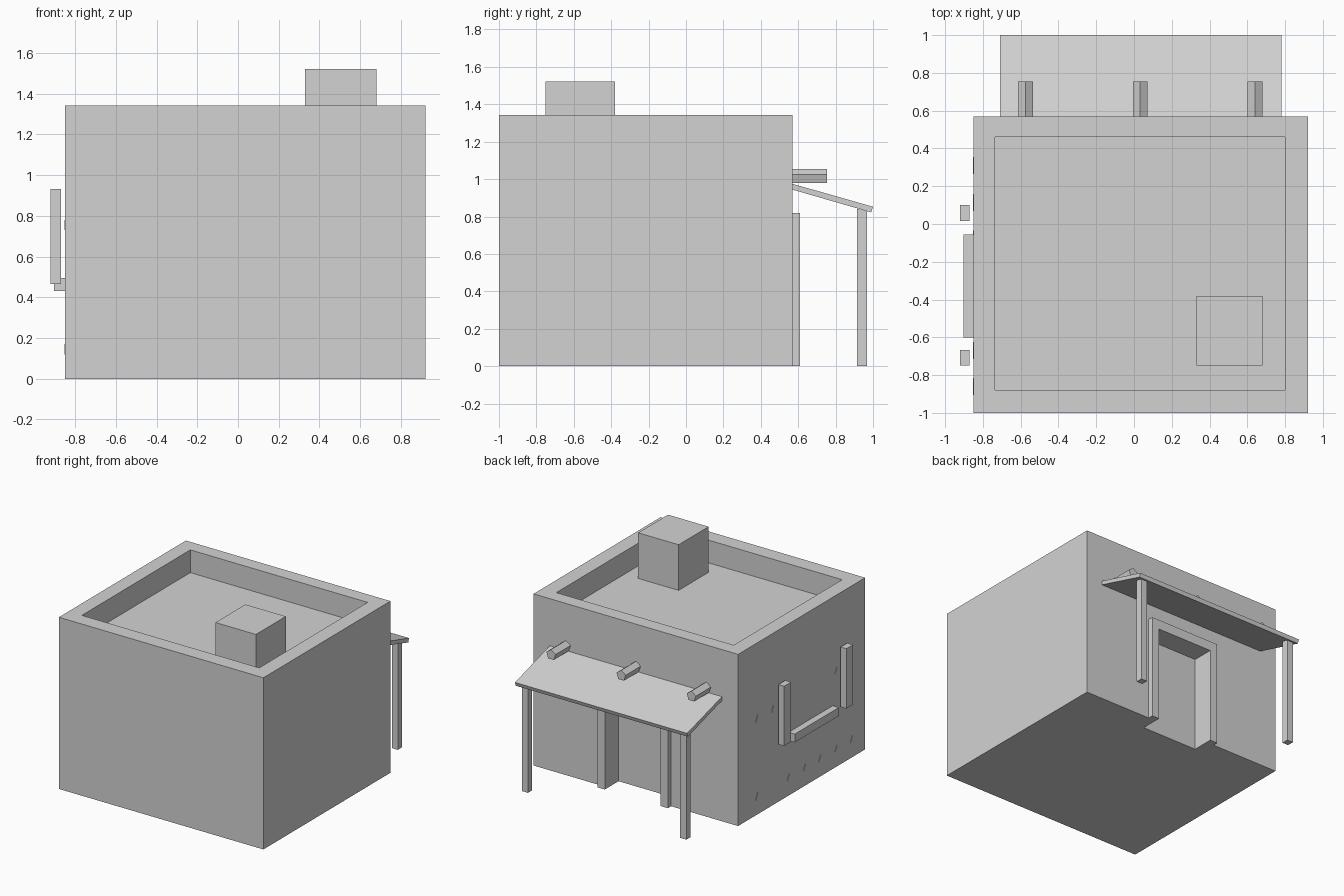
import bpy, bmesh, math
from mathutils import Vector

if "Cube" in bpy.data.objects:
    bpy.data.objects.remove(bpy.data.objects["Cube"])

plaster = bpy.data.materials.new("plain_grey")
plaster.diffuse_color = (0.65, 0.65, 0.65, 1)
plaster.use_nodes = True
plaster.node_tree.nodes["Principled BSDF"].inputs["Base Color"].default_value = plaster.diffuse_color


def finish(name, bm):
    bmesh.ops.recalc_face_normals(bm, faces=bm.faces)
    mesh = bpy.data.meshes.new(name)
    bm.to_mesh(mesh)
    bm.free()
    mesh.materials.append(plaster)
    ob = bpy.data.objects.new(name, mesh)
    bpy.context.collection.objects.link(ob)
    return ob


def box(name, x0, x1, y0, y1, z0, z1):
    bm = bmesh.new()
    bmesh.ops.create_cube(bm, size=1)
    for v in bm.verts:
        v.co = Vector((x1 if v.co.x > 0 else x0,
                       y1 if v.co.y > 0 else y0,
                       z1 if v.co.z > 0 else z0))
    return finish(name, bm)


def extrude(name, points, offset):
    """Closed prism: a flat outline pushed along an offset."""
    bm = bmesh.new()
    face = bm.faces.new([bm.verts.new(p) for p in points])
    res = bmesh.ops.extrude_face_region(bm, geom=[face], use_keep_orig=True)
    moved = [g for g in res["geom"] if isinstance(g, bmesh.types.BMVert)]
    bmesh.ops.translate(bm, verts=moved, vec=offset)
    return finish(name, bm)


def cut(target, cutter):
    cutter.hide_render = True
    cutter.hide_viewport = True
    cutter.display_type = 'WIRE'
    mod = target.modifiers.new("cut", 'BOOLEAN')
    mod.operation = 'DIFFERENCE'
    mod.solver = 'EXACT'
    mod.object = cutter


# House body with a sunken roof and a door recess
house = box("house_walls", -0.85, 0.92, -1.0, 0.57, 0, 1.343)
cut(house, box("roof_cutter", -0.735, 0.80, -0.88, 0.46, 1.165, 1.6))
cut(house, box("door_cutter", -0.205, 0.276, 0.44, 0.8, -0.2, 0.745))

# Chimney block standing on the sunken roof
box("chimney", 0.33, 0.68, -0.75, -0.38, 1.16, 1.522)

# Door frame: one arch-shaped outline
frame = [(-0.27, 0), (-0.27, 0.82), (0.34, 0.82), (0.34, 0),
         (0.276, 0), (0.276, 0.745), (-0.205, 0.745), (-0.205, 0)]
extrude("door_frame", [(x, 0.565, z) for x, z in frame], (0, 0.045, 0))

# Sloping porch canopy
slope = [(0.565, 0.976), (1.0, 0.852), (0.99, 0.822), (0.565, 0.945)]
extrude("porch_canopy", [(-0.71, y, z) for y, z in slope], (1.49, 0, 0))

# Porch posts
for i, x in enumerate((-0.68, 0.69)):
    box(f"porch_post_{i + 1}", x, x + 0.052, 0.915, 0.968, 0, 0.84)

# Five-sided roof beams sticking out of the back wall
for i, x in enumerate((-0.575, 0.033, 0.64)):
    ring = [(x + 0.0415 * math.sin(k * math.tau / 5), 0.55,
             1.0115 + 0.0415 * math.cos(k * math.tau / 5)) for k in range(5)]
    extrude(f"roof_beam_{i + 1}", ring, (0, 0.205, 0))

# Window sill and the two side bars standing off the wall
box("window_sill", -0.903, -0.845, -0.60, -0.055, 0.43, 0.495)
for i, (y0, y1) in enumerate(((-0.75, -0.668), (0.015, 0.10))):
    box(f"window_bar_{i + 1}", -0.92, -0.87, y0, y1, 0.465, 0.933)

# Small triangular wall marks in two rows
marks = [(y, 0.12) for y in (0.31, -0.08, -0.28, -0.47, -0.67, -0.86)]
marks += [(y, 0.73) for y in (0.31, 0.115, -0.67, -0.86)]
for i, (y, z) in enumerate(marks):
    tri = [(-0.848, y + 0.045, z), (-0.848, y - 0.045, z), (-0.848, y + 0.02, z + 0.05)]
    extrude(f"wall_mark_{i + 1}", tri, (-0.005, 0, 0))
